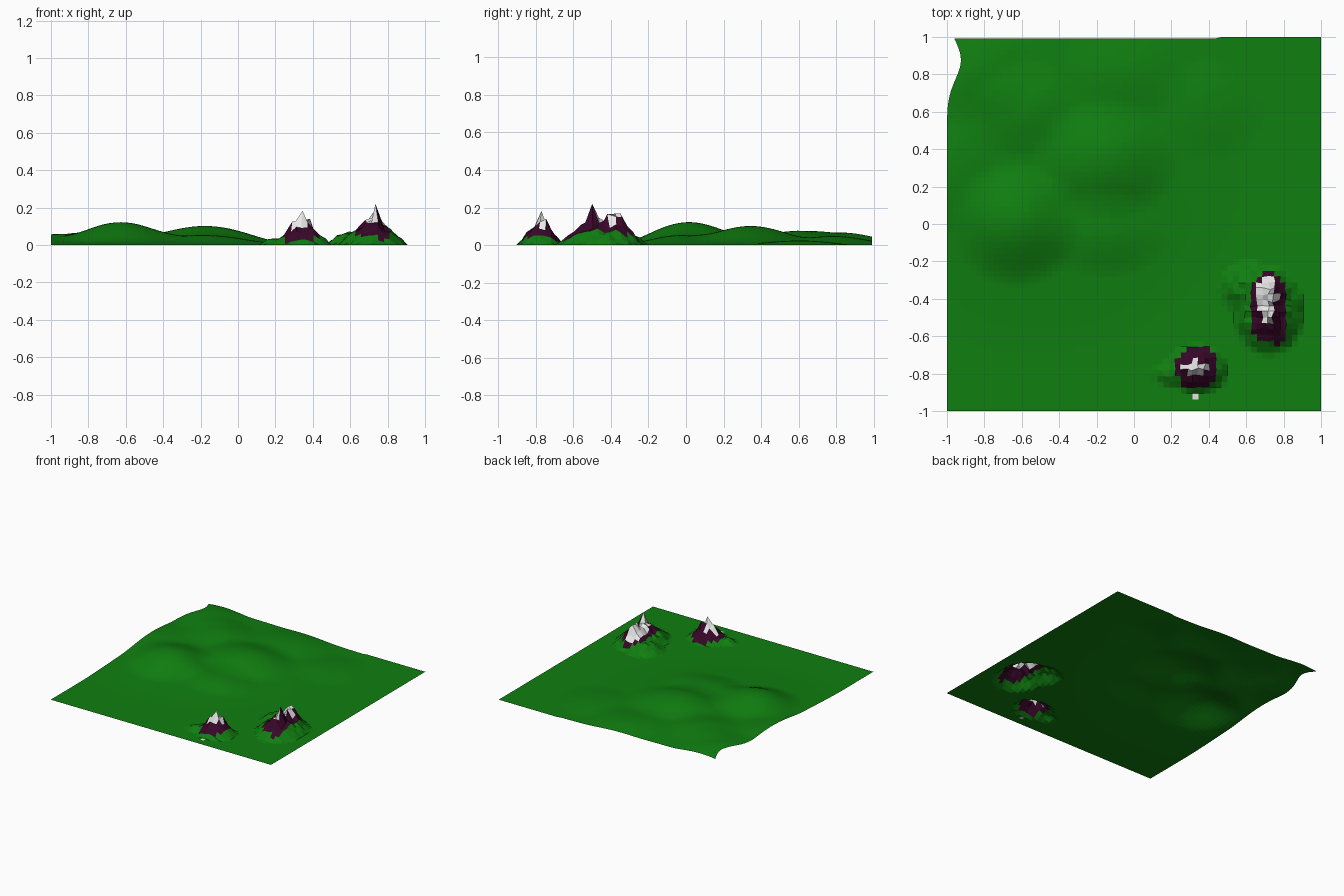
import bpy, bmesh, math, random

if "Cube" in bpy.data.objects:
    bpy.data.objects.remove(bpy.data.objects["Cube"])

random.seed(4)
N = 64  # grid cells per side


def material(name, col):
    m = bpy.data.materials.new(name)
    m.diffuse_color = (*col, 1)
    m.use_nodes = True
    m.node_tree.nodes["Principled BSDF"].inputs["Base Color"].default_value = m.diffuse_color
    return m


MATS = [material("grass_green", (0.005, 0.21, 0.005)),
        material("dark_rock", (0.04, 0.002, 0.022)),
        material("snow_white", (0.8, 0.8, 0.8))]

# soft hills: x, y, radius x, radius y, height (summed)
HILLS = [(-0.55, 0.40, 1.20, 1.12, 0.045),
         (-0.63, 0.00, 0.36, 0.34, 0.088),
         (-0.15, 0.34, 0.40, 0.34, 0.066),
         (-0.60, 0.62, 0.30, 0.28, 0.035),
         (-0.88, 0.85, 0.38, 0.34, 0.040),
         (-0.05, 0.82, 0.36, 0.28, 0.025),
         (0.40, 0.62, 0.30, 0.30, 0.018),
         (-0.15, -0.05, 0.36, 0.24, 0.028),
         (-0.97, 0.30, 0.26, 0.40, 0.025)]

# mountain masses: x, y, radius x, radius y, height, steepness power (max taken)
ROCKS = [(0.72, -0.46, 0.185, 0.235, 0.105, 2.0),    # large foot
         (0.62, -0.34, 0.155, 0.14, 0.075, 1.6),     # west shoulder
         (0.72, -0.47, 0.16, 0.22, 0.150, 1.2),      # upper cone
         (0.73, -0.37, 0.13, 0.13, 0.165, 1.3),      # north ridge
         (0.34, -0.775, 0.16, 0.125, 0.085, 2.0),    # small foot
         (0.20, -0.80, 0.09, 0.06, 0.045, 1.6),      # west spur
         (0.34, -0.775, 0.15, 0.12, 0.140, 1.2)]     # upper cone

# sharp summits: x, y, z
PEAKS = [(0.735, -0.50, 0.22), (0.74, -0.42, 0.165), (0.73, -0.35, 0.17),
         (0.345, -0.77, 0.183), (0.385, -0.745, 0.14), (0.29, -0.775, 0.125)]

# painted patches: x, y, half width, half depth, material index
PATCHES = [(0.725, -0.45, 0.095, 0.185, 1), (0.335, -0.765, 0.11, 0.098, 1),
           (0.715, -0.41, 0.05, 0.115, 2), (0.328, -0.772, 0.068, 0.036, 2),
           (0.328, -0.922, 0.012, 0.012, 2)]


def dist(x, y, cx, cy, rx, ry):
    return math.hypot((x - cx) / rx, (y - cy) / ry)


def hill_height(x, y):
    z = 0
    for cx, cy, rx, ry, h in HILLS:
        z += h * max(0, 1 - dist(x, y, cx, cy, rx, ry) ** 2) ** 2
    return z


def rock_height(x, y):
    return max(h * max(0, 1 - dist(x, y, cx, cy, rx, ry) ** p)
               for cx, cy, rx, ry, h, p in ROCKS)


# one grid sheet
bm = bmesh.new()
bmesh.ops.create_grid(bm, x_segments=N, y_segments=N, size=1)
bm.faces.ensure_lookup_table()

# paint by plan position, using the undisplaced cells
for f in bm.faces:
    c = f.calc_center_median()
    for cx, cy, rx, ry, mi in PATCHES:
        d = (abs((c.x - cx) / rx) ** 3 + abs((c.y - cy) / ry) ** 3)
        if d < 1 + random.uniform(-0.25, 0.25):
            f.material_index = mi

# raise hills and craggy mountains
summits = [(min(bm.verts, key=lambda v: math.hypot(v.co.x - x, v.co.y - y)), (x, y, z))
           for x, y, z in PEAKS]
for v in bm.verts:
    x, y = v.co.x, v.co.y
    r = rock_height(x, y)
    if r > 0:
        k = min(1, r / 0.06)
        r = max(0, r + k * random.uniform(-0.014, 0.012))
        v.co.x += k * random.uniform(-0.006, 0.006)
        v.co.y += k * random.uniform(-0.006, 0.006)
    v.co.z = max(hill_height(x, y), r)
    # the far left border is pulled inward
    v.co.x += 0.075 * math.exp(-((y - 0.88) / 0.15) ** 2) * max(0, -x - 0.6) / 0.4
    v.co.y -= 0.008 * max(0, y - 0.8) / 0.2 * (1 if x < 0.45 else 0)
for v, co in summits:
    v.co = co

bmesh.ops.recalc_face_normals(bm, faces=bm.faces)
if sum(f.normal.z for f in bm.faces) < 0:
    bmesh.ops.reverse_faces(bm, faces=bm.faces)
me = bpy.data.meshes.new("terrain")
bm.to_mesh(me)
bm.free()
for m in MATS:
    me.materials.append(m)
bpy.context.collection.objects.link(bpy.data.objects.new("terrain", me))
